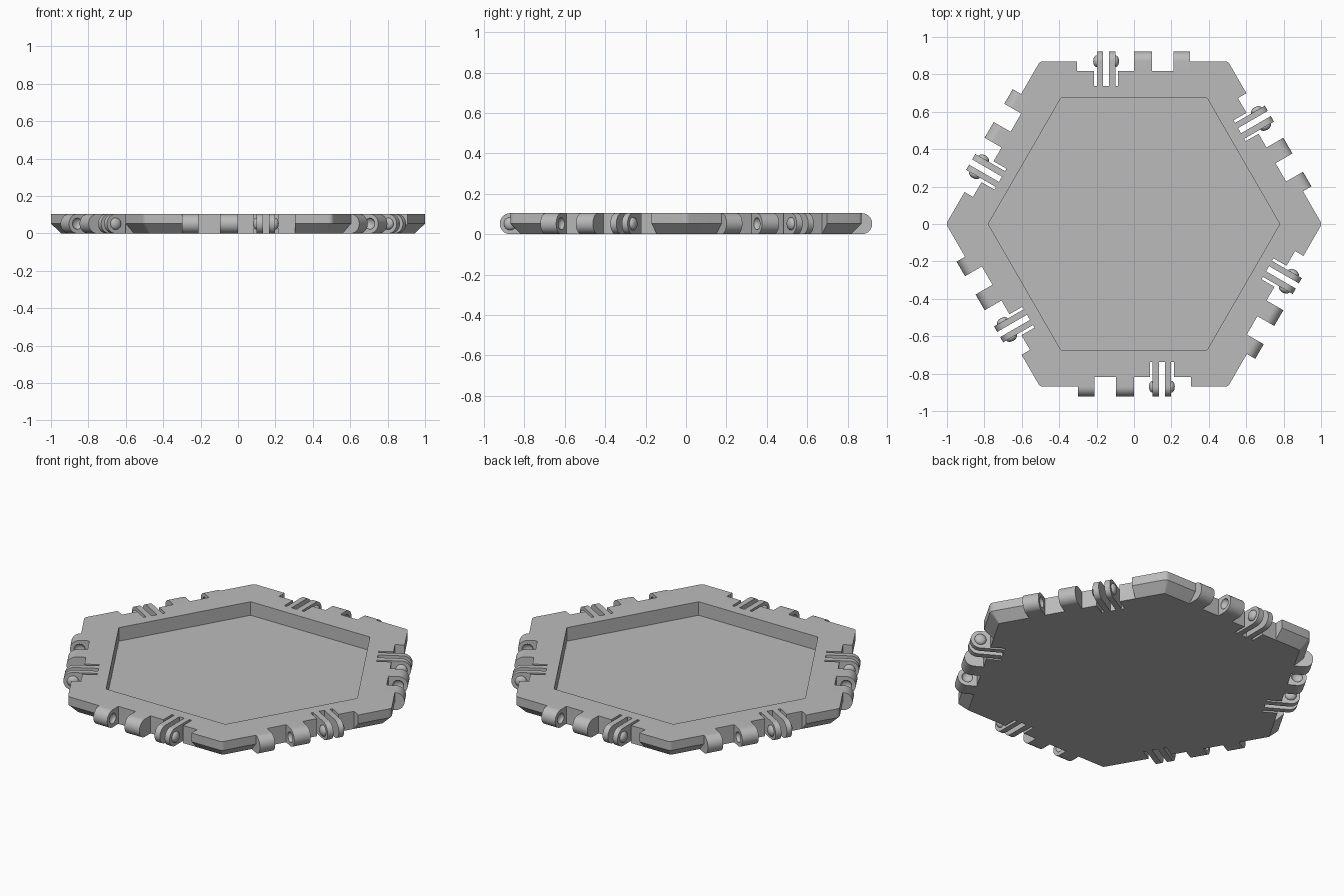
import bpy, bmesh
from math import sin, cos, pi, radians
from mathutils import Matrix, Vector

cube = bpy.data.objects.get("Cube")
if cube:
    bpy.data.objects.remove(cube, do_unlink=True)

H = 0.104            # tile thickness
R = H / 2            # hinge radius
EDGE = 0.87          # centre to side
WALL = EDGE - R      # back wall of the hinge recess
SLOT = 0.738         # inner end of the fork slots
FLOOR = 0.024        # pocket floor height
KNUCKLES = [(-0.30, -0.21), (-0.097, 0.0)]
PRONGS = [(0.10, 0.134), (0.166, 0.198)]

grey = bpy.data.materials.new("plain grey")
grey.use_nodes = True
COLOUR = (0.5, 0.5, 0.5, 1)
grey.diffuse_color = COLOUR
grey.node_tree.nodes["Principled BSDF"].inputs["Base Color"].default_value = COLOUR


def loft(bm, rings):
    """Closed solid through matching rings of points."""
    loops = [[bm.verts.new(p) for p in ring] for ring in rings]
    n = len(loops[0])
    for a, b in zip(loops, loops[1:]):
        for i in range(n):
            j = (i + 1) % n
            bm.faces.new((a[i], a[j], b[j], b[i]))
    bm.faces.new(loops[0][::-1])
    bm.faces.new(loops[-1])


def make(name, bm):
    bmesh.ops.recalc_face_normals(bm, faces=bm.faces[:])
    mesh = bpy.data.meshes.new(name)
    bm.to_mesh(mesh)
    bm.free()
    mesh.materials.append(grey)
    ob = bpy.data.objects.new(name, mesh)
    bpy.context.collection.objects.link(ob)
    return ob


def cut(ob, cutter):
    """Subtract the cutter, bake the result and drop the cutter."""
    cutter.hide_render = True
    mod = ob.modifiers.new("cut", "BOOLEAN")
    mod.operation, mod.solver, mod.object = "DIFFERENCE", "EXACT", cutter
    graph = bpy.context.evaluated_depsgraph_get()
    mesh = bpy.data.meshes.new_from_object(ob.evaluated_get(graph))
    ob.modifiers.clear()
    ob.data = mesh
    bpy.data.objects.remove(cutter, do_unlink=True)


def smooth(ob):
    bpy.ops.object.select_all(action="DESELECT")
    ob.select_set(True)
    bpy.context.view_layer.objects.active = ob
    bpy.ops.object.shade_smooth_by_angle(angle=radians(30))


def hexagon(apothem, z, radius=0.0, steps=6):
    """Hexagon with corners on the x axis, optionally rounded."""
    pts = []
    for k in range(6):
        a = k * pi / 3
        d = (apothem - radius) / cos(pi / 6)
        turns = [a - pi / 6 + pi / 3 * i / steps for i in range(steps + 1)] if radius else [a]
        pts += [Vector((d * cos(a) + radius * cos(t), d * sin(a) + radius * sin(t), z))
                for t in turns]
    return pts


def hinge_bar(bm, x0, x1, inner):
    """Bar with a rounded outer end, pointing to the front."""
    prof = [(-inner, H), (-inner, 0)]
    prof += [(-EDGE + R * cos(t), R + R * sin(t))
             for t in (-pi / 2 - pi * i / 24 for i in range(25))]
    loft(bm, [[(x, y, z) for y, z in prof] for x in (x0, x1)])


def dome(bm, x, depth, radius):
    m = Matrix.Translation((x, -EDGE, R)) @ Matrix.Diagonal((depth, radius, radius, 1))
    m = m @ Matrix.Rotation(pi / 2, 4, "Y")
    bmesh.ops.create_uvsphere(bm, u_segments=24, v_segments=12, radius=1, matrix=m)


# Tile body: bevelled underside, rounded corners
bm = bmesh.new()
loft(bm, [hexagon(WALL, 0, 0.002), hexagon(EDGE, R, 0.03), hexagon(EDGE, H, 0.03)])
tile = make("tile_body", bm)

# Sunken pocket
bm = bmesh.new()
loft(bm, [hexagon(0.675, FLOOR), hexagon(0.675, 0.3)])
cut(tile, make("pocket_cutter", bm))

# Hinge recess with a deeper bay around the fork, on every side
bay = [(-0.30, 0.95), (-0.30, WALL), (0.085, WALL), (0.085, SLOT),
       (0.214, SLOT), (0.214, WALL), (0.305, WALL), (0.305, 0.95)]
bm = bmesh.new()
for k in range(6):
    turn = Matrix.Rotation(k * pi / 3, 3, "Z")
    loft(bm, [[turn @ Vector((x, -y, z)) for x, y in bay] for z in (-0.1, 0.2)])
cut(tile, make("recess_cutter", bm))
smooth(tile)

# Solid knuckles, dimpled on the faces that look at each other
bm = bmesh.new()
for x0, x1 in KNUCKLES:
    hinge_bar(bm, x0, x1, WALL)
knuckles = make("hinge_knuckles", bm)
bm = bmesh.new()
dome(bm, KNUCKLES[0][1], 0.02, 0.03)
dome(bm, KNUCKLES[1][0], 0.02, 0.03)
cut(knuckles, make("dimple_cutter", bm))
smooth(knuckles)

# Springy fork prongs
bm = bmesh.new()
for x0, x1 in PRONGS:
    hinge_bar(bm, x0, x1, SLOT)
prongs = make("fork_prongs", bm)
smooth(prongs)

# Snap bumps on the outer faces of the fork
bm = bmesh.new()
dome(bm, PRONGS[0][0], 0.02, 0.032)
dome(bm, PRONGS[1][1], 0.02, 0.032)
bumps = make("snap_bumps", bm)
smooth(bumps)

# Repeat the hinge on all six sides
for part in (knuckles, prongs, bumps):
    for k in range(1, 6):
        twin = part.copy()
        twin.name = f"{part.name}_{k + 1}"
        twin.rotation_euler.z = k * pi / 3
        bpy.context.collection.objects.link(twin)
